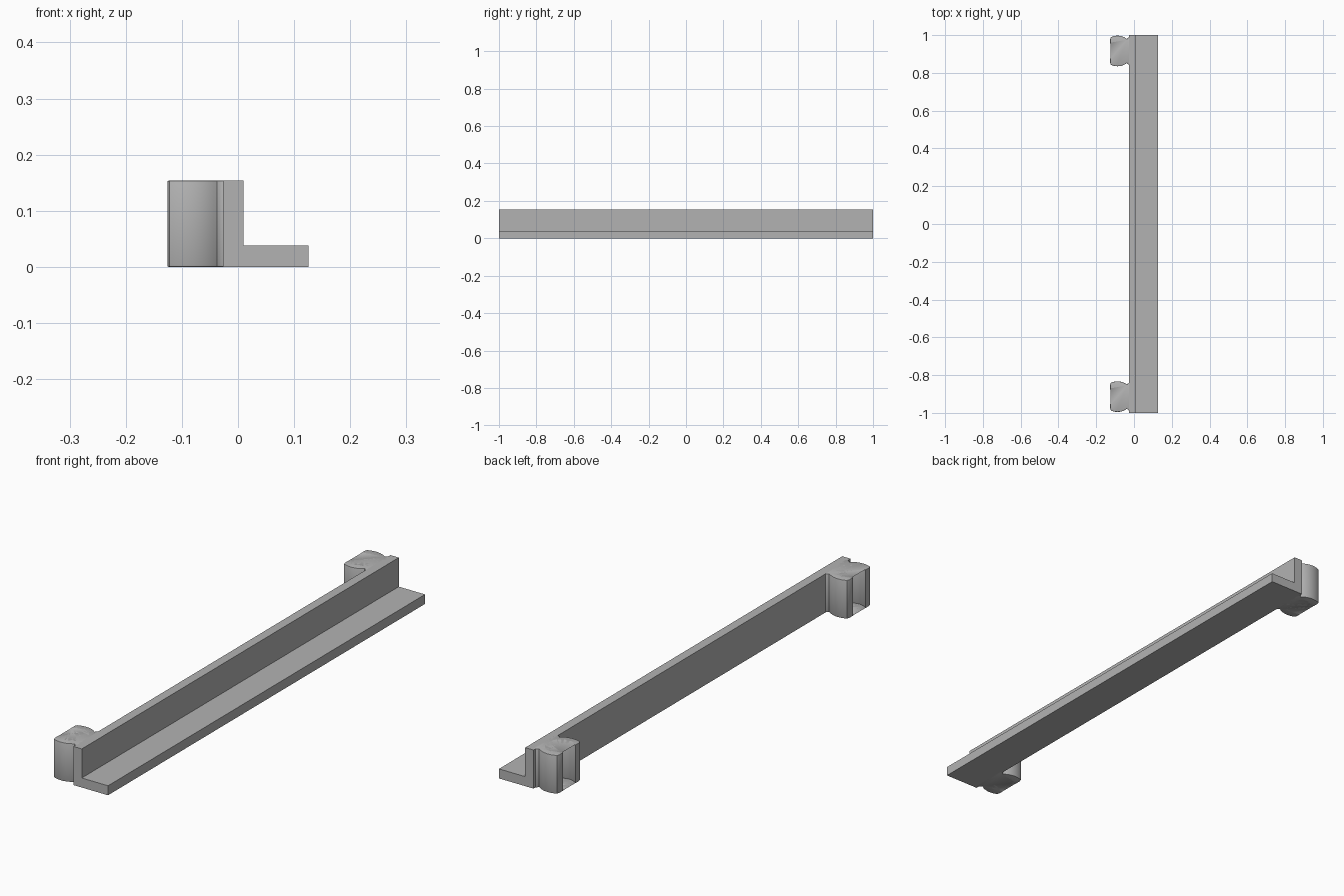
import bpy, bmesh, math

if "Cube" in bpy.data.objects:
    bpy.data.objects.remove(bpy.data.objects["Cube"], do_unlink=True)

grey = bpy.data.materials.new("plain grey")
grey.use_nodes = True
colour = (0.45, 0.45, 0.45, 1)
grey.diffuse_color = colour
grey.node_tree.nodes["Principled BSDF"].inputs["Base Color"].default_value = colour

HEIGHT = 0.154


def extrude_profile(name, points, direction, round_caps=0):
    """Fill a closed outline and extrude it along a direction."""
    bm = bmesh.new()
    base = bm.faces.new([bm.verts.new(p) for p in points])
    moved = bmesh.ops.extrude_face_region(bm, geom=[base], use_keep_orig=True)["geom"]
    bmesh.ops.translate(bm, vec=direction,
                        verts=[g for g in moved if isinstance(g, bmesh.types.BMVert)])
    bmesh.ops.recalc_face_normals(bm, faces=bm.faces)
    if round_caps:
        rims = [e for e in bm.edges if abs(e.verts[0].co.z - e.verts[1].co.z) < 1e-5]
        bmesh.ops.bevel(bm, geom=rims, offset=round_caps, segments=2,
                        profile=0.5, affect='EDGES')
    mesh = bpy.data.meshes.new(name)
    bm.to_mesh(mesh)
    bm.free()
    mesh.materials.append(grey)
    obj = bpy.data.objects.new(name, mesh)
    bpy.context.collection.objects.link(obj)
    return obj


# Long L-shaped rail: upright wall and flat ledge
wall_back, wall_front, ledge_edge, ledge_top = -0.027, 0.01, 0.126, 0.038
section = [(wall_back, 0), (ledge_edge, 0), (ledge_edge, ledge_top),
           (wall_front, ledge_top), (wall_front, HEIGHT), (wall_back, HEIGHT)]
extrude_profile("angle_rail", [(x, -1, z) for x, z in section], (0, 2, 0))

# Open C-shaped clips, outline symmetric about their own centre line
cx, inner, outer = -0.087, 0.054, 0.081


def arc(radius, start, end, steps):
    angles = [math.radians(start + (end - start) * i / steps) for i in range(steps + 1)]
    return [(cx + radius * math.cos(a), radius * math.sin(a)) for a in angles]


flare = [(-0.015, 0.074), (-0.027, 0.073), (-0.034, 0.068)]   # foot against the wall
tip = [(-0.126, 0.063), (-0.126, 0.039)]                      # blunt end of the jaw
half = flare + arc(outer, 52, 116, 12) + tip
bore = arc(inner, 130, -130, 36)
outline = half + bore + [(x, -y) for x, y in reversed(half)]

for name, cy in (("front_clip", -0.914), ("back_clip", 0.916)):
    clip = extrude_profile(name, [(x, y + cy, 0) for x, y in outline],
                           (0, 0, HEIGHT), round_caps=0.003)
    bpy.ops.object.select_all(action='DESELECT')
    clip.select_set(True)
    bpy.context.view_layer.objects.active = clip
    bpy.ops.object.shade_smooth_by_angle(angle=math.radians(30))
